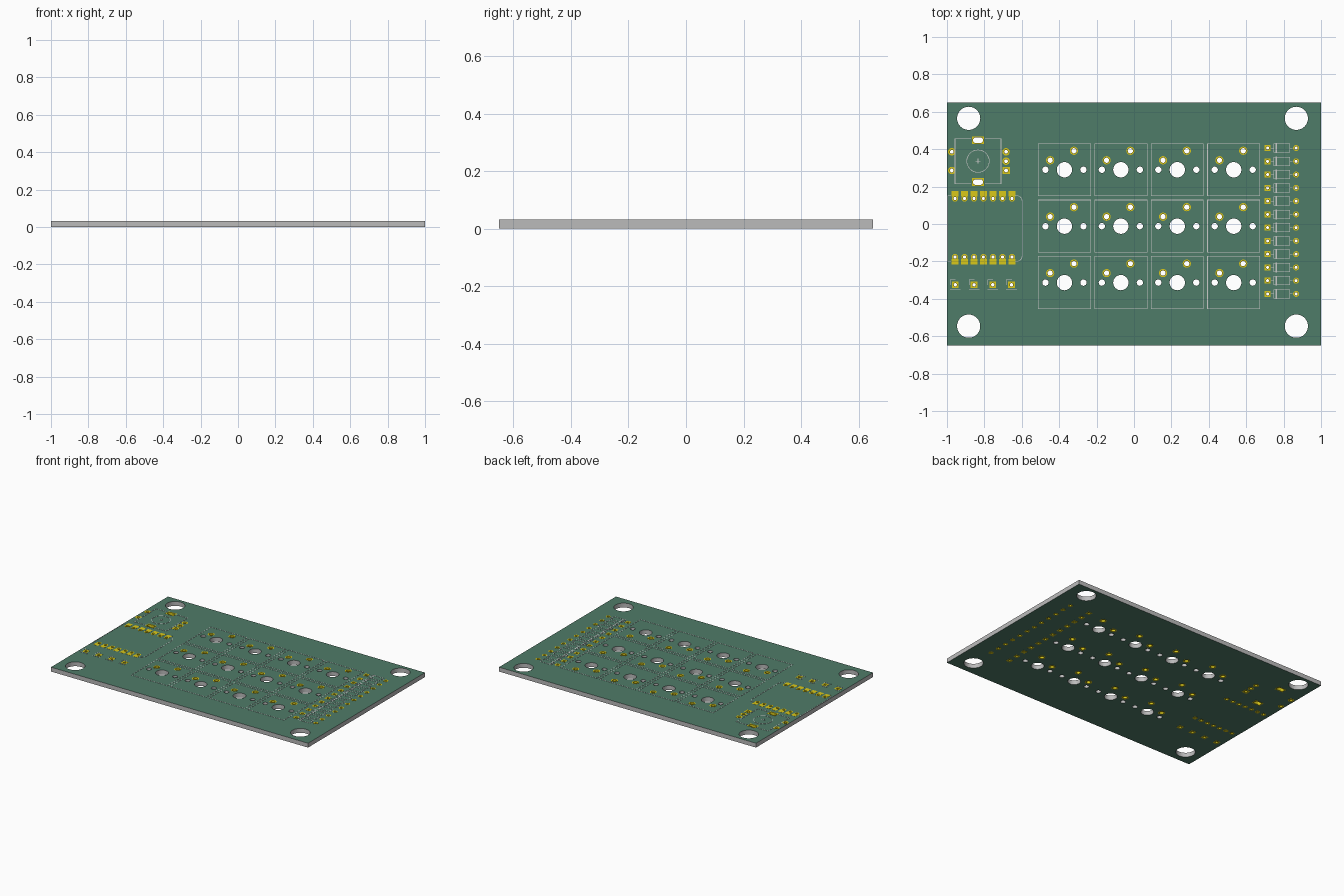
import bpy, bmesh, math
from mathutils import Matrix, Vector

if "Cube" in bpy.data.objects:
    bpy.data.objects.remove(bpy.data.objects["Cube"])

Z0, Z1, E = 0.0007, 0.0313, 0.0007      # board bottom, board top, copper thickness


def material(name, rgb):
    m = bpy.data.materials.new(name)
    m.diffuse_color = (*rgb, 1)
    m.use_nodes = True
    m.node_tree.nodes["Principled BSDF"].inputs["Base Color"].default_value = m.diffuse_color
    return m


GREEN = material("solder_mask", (0.078, 0.2, 0.14))
GOLD = material("gold", (0.7, 0.58, 0.01))
INK = material("white_ink", (0.65, 0.65, 0.65))
GREY = material("grey_core", (0.5, 0.5, 0.5))

holes = []          # outlines cut through the board


def finish(bm, name, mat):
    me = bpy.data.meshes.new(name)
    bm.to_mesh(me)
    bm.free()
    me.materials.append(mat)
    ob = bpy.data.objects.new(name, me)
    bpy.context.collection.objects.link(ob)
    return ob


def ring(x, y, w, h, square=False, slot=0.0, n=24):
    """Outline points: ellipse, rectangle, or a circle stretched into a slot."""
    pts = []
    for i in range(n):
        a = 2 * math.pi * i / n
        c, s = round(math.cos(a), 6), round(math.sin(a), 6)
        k = max(abs(c), abs(s)) if square else 1
        shift = slot * ((c > 0) - (c < 0))
        pts.append((x + c / k * w / 2 + shift, y + s / k * h / 2))
    return pts


def pad(bm, x, y, w, d, square=False, h=None, slot=0.0):
    """Plated through-hole: top ring, barrel and bottom ring."""
    outer = ring(x, y, w, h or w, square)
    inner = ring(x, y, d, d, slot=slot)
    holes.append(ring(x, y, d + 0.002, d + 0.002, slot=slot))
    levels = [(outer, Z1), (outer, Z1 + E), (inner, Z1 + E),
              (inner, Z0 - E), (outer, Z0 - E), (outer, Z0)]
    rows = [[bm.verts.new((*p, z)) for p in pts] for pts, z in levels]
    for a, b in zip(rows, rows[1:]):
        for i in range(len(a)):
            j = (i + 1) % len(a)
            bm.faces.new((a[i], a[j], b[j], b[i]))


def block(bm, x, y, w, h, t, angle=0):
    m = (Matrix.Translation((x, y, Z1 + t / 2)) @ Matrix.Rotation(angle, 4, 'Z')
         @ Matrix.Diagonal((w, h, t, 1)))
    bmesh.ops.create_cube(bm, size=1, matrix=m)


def line(bm, *pts, width=0.003):
    """Printed polyline on the top face."""
    for p, q in zip(pts, pts[1:]):
        d = Vector(q) - Vector(p)
        block(bm, (p[0] + q[0]) / 2, (p[1] + q[1]) / 2, d.length + width, width,
              0.0012, math.atan2(d.y, d.x))


def box(bm, x, y, w, h):
    a, b, c, d = x - w / 2, x + w / 2, y - h / 2, y + h / 2
    line(bm, (a, c), (b, c), (b, d), (a, d), (a, c))


# mounting holes
for x in (-0.884, 0.868):
    for y in (0.565, -0.546):
        holes.append(ring(x, y, 0.124, 0.124, n=48))

# key switch grid: post holes, pin pads and outlines
pads, ink = bmesh.new(), bmesh.new()
for i in range(4):
    for j in range(3):
        x, y = -0.372 + 0.3017 * i, 0.290 - 0.3017 * j
        holes.append(ring(x, y, 0.082, 0.082, n=32))
        for s in (-1, 1):
            holes.append(ring(x + s * 0.1016, y, 0.034, 0.034))
        pad(pads, x - 0.0762, y + 0.0508, 0.044, 0.028)
        pad(pads, x + 0.0508, y + 0.1016, 0.044, 0.028)
        box(ink, x, y, 0.28, 0.28)
finish(pads, "switch_pads", GOLD)
finish(ink, "switch_outlines", INK)

# diode column
pads, ink = bmesh.new(), bmesh.new()
for i in range(12):
    y, x = 0.406 - 0.0709 * i, 0.7905
    pad(pads, x - 0.0762, y, 0.032, 0.016, square=True)
    pad(pads, x + 0.0762, y, 0.032, 0.016)
    box(ink, x, y, 0.085, 0.045)
    line(ink, (x - 0.029, y - 0.0225), (x - 0.029, y + 0.0225), width=0.0075)
    for s in (-1, 1):
        line(ink, (x + s * 0.0425, y), (x + s * 0.056, y))
finish(pads, "diode_pads", GOLD)
finish(ink, "diode_outlines", INK)

# rotary encoder
pads, ink = bmesh.new(), bmesh.new()
ex, ey = -0.834, 0.336
for y in (-0.05, 0.05):
    pad(pads, ex - 0.140, ey + y, 0.040, 0.020)
for y in (-0.05, 0, 0.05):
    pad(pads, ex + 0.150, ey + y, 0.040, 0.020, square=y < 0)
for s in (-1, 1):
    pad(pads, ex, ey + s * 0.112, 0.064, 0.030, square=True, h=0.042, slot=0.012)
    for t in (-1, 1):
        line(ink, (ex + t * 0.04, ey + s * 0.12), (ex + t * 0.123, ey + s * 0.12))
    line(ink, (ex + s * 0.123, ey - 0.12), (ex + s * 0.123, ey + 0.12))
circle = ring(ex, ey, 0.12, 0.12, n=32)
line(ink, *circle, circle[0])
line(ink, (ex - 0.012, ey), (ex + 0.012, ey))
line(ink, (ex, ey - 0.012), (ex, ey + 0.012))
finish(pads, "encoder_pads", GOLD)
finish(ink, "encoder_outline", INK)

# controller module: two rows of pads and a round-cornered outline
pads, ink = bmesh.new(), bmesh.new()
for i in range(7):
    x = -0.957 + 0.0508 * i
    for y, s in ((0.136, 1), (-0.176, -1)):
        pad(pads, x, y, 0.033, 0.017)
        block(pads, x, y + s * 0.025, 0.036, 0.030, E)
right, top, bottom, r = -0.598, 0.152, -0.200, 0.03
arc = [(math.sin(k * math.pi / 12) * r, math.cos(k * math.pi / 12) * r) for k in range(7)]
upper = [(right - r + a, top - r + b) for a, b in arc]
lower = [(right - r + a, bottom + r - b) for a, b in reversed(arc)]
line(ink, (-0.635, top), *upper, *lower, (-0.635, bottom))
for y in (top, bottom):
    line(ink, (-0.996, y), (-0.98, y))
line(ink, (-0.996, top), (-0.996, bottom))
finish(pads, "controller_pads", GOLD)
finish(ink, "controller_outline", INK)

# single-pin connectors
pads, ink = bmesh.new(), bmesh.new()
for i in range(4):
    x, y = -0.955 + 0.1 * i, -0.325
    pad(pads, x, y, 0.036, 0.018, square=True)
    line(ink, (x - 0.027, y - 0.027), (x + 0.027, y - 0.027))
    line(ink, (x - 0.027, y), (x - 0.027, y + 0.027), (x, y + 0.027))
finish(pads, "connector_pads", GOLD)
finish(ink, "connector_outlines", INK)

# board: filled 2D profile with every hole, extruded
cu = bpy.data.curves.new("board_profile", 'CURVE')
cu.dimensions = '2D'
cu.fill_mode = 'BOTH'
cu.extrude = (Z1 - Z0) / 2
for pts in [[(-1, -0.65), (1, -0.65), (1, 0.65), (-1, 0.65)]] + holes:
    sp = cu.splines.new('POLY')
    sp.points.add(len(pts) - 1)
    for p, co in zip(sp.points, pts):
        p.co = (*co, 0, 1)
    sp.use_cyclic_u = True
profile = bpy.data.objects.new("board_profile", cu)
bpy.context.collection.objects.link(profile)
bpy.context.view_layer.update()
me = bpy.data.meshes.new_from_object(profile.evaluated_get(bpy.context.evaluated_depsgraph_get()))
bpy.data.objects.remove(profile)
bm = bmesh.new()
bm.from_mesh(me)
bmesh.ops.remove_doubles(bm, verts=bm.verts, dist=1e-5)
bmesh.ops.translate(bm, verts=bm.verts, vec=(0, 0, (Z0 + Z1) / 2))
bmesh.ops.recalc_face_normals(bm, faces=bm.faces)
for f in bm.faces:
    f.normal_update()
    f.material_index = 1 if abs(f.normal.z) > 0.5 else 0
board = finish(bm, "board", GREY)
board.data.materials.append(GREEN)
bpy.context.view_layer.objects.active = board
board.select_set(True)
bpy.ops.object.shade_smooth_by_angle()
